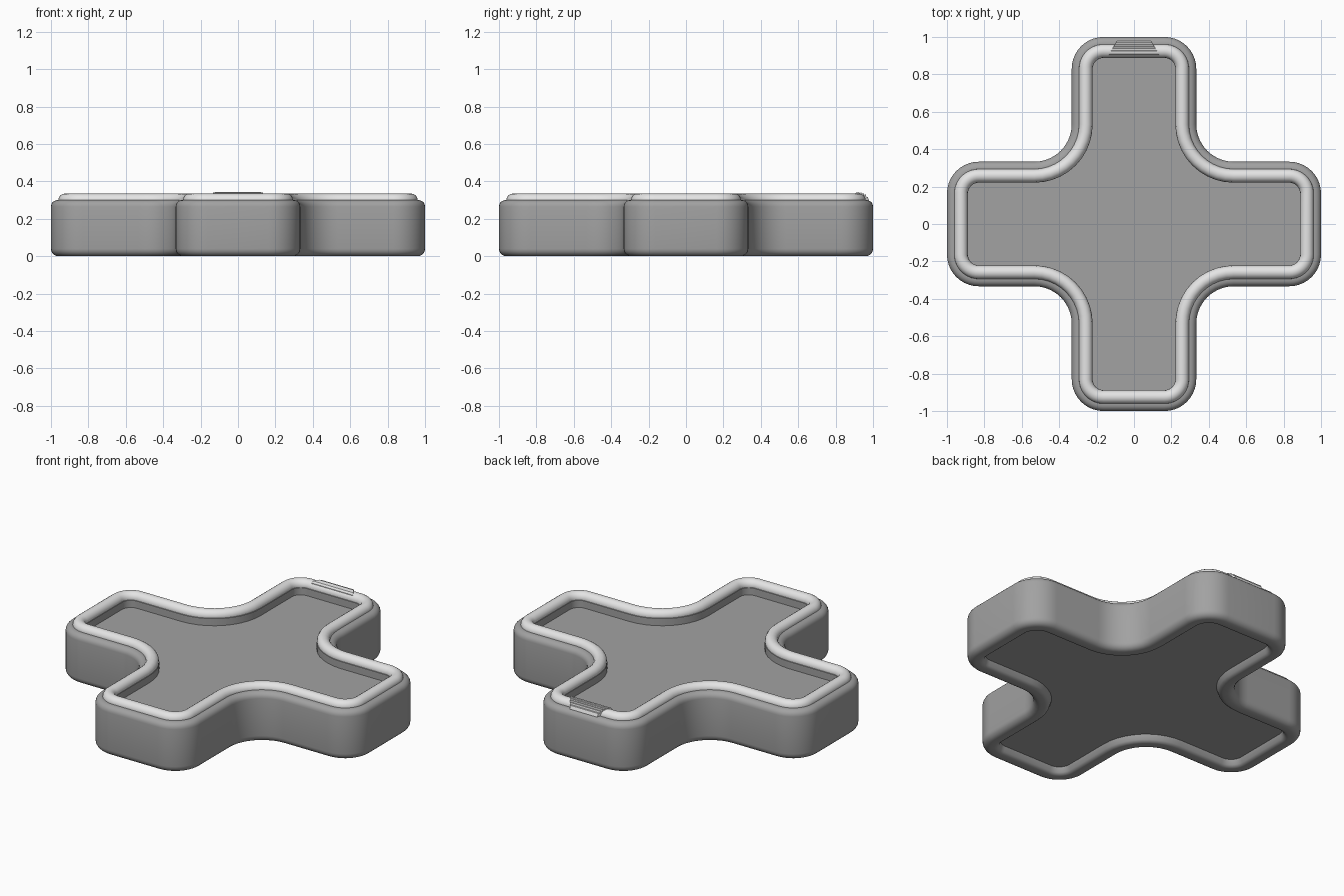
import bpy, bmesh, math

if "Cube" in bpy.data.objects:
    bpy.data.objects.remove(bpy.data.objects["Cube"])

def material(name, v):
    m = bpy.data.materials.new(name)
    m.diffuse_color = (v, v, v, 1)
    m.use_nodes = True
    m.node_tree.nodes["Principled BSDF"].inputs["Base Color"].default_value = m.diffuse_color
    return m

GREY = material("mid grey", 0.36)
LIGHT = material("light grey", 0.78)

ARM, HALF, R_OUT, R_IN, SEG = 1.0, 0.333, 0.17, 0.2, 10

def outline(off):
    """Rounded plus shape, moved inwards by off."""
    pts = []
    def arc(cx, cy, r, a0, a1):
        return [(cx + r * math.cos(math.radians(a0 + (a1 - a0) * i / SEG)),
                 cy + r * math.sin(math.radians(a0 + (a1 - a0) * i / SEG)))
                for i in range(SEG + 1)]
    ro, ri = R_OUT - off, R_IN + off
    quarter = (arc(ARM - R_OUT, -HALF + R_OUT, ro, -90, 0)
               + arc(ARM - R_OUT, HALF - R_OUT, ro, 0, 90)
               + arc(HALF + R_IN, HALF + R_IN, ri, 270, 180))
    for k in range(4):
        c, s = round(math.cos(k * math.pi / 2)), round(math.sin(k * math.pi / 2))
        pts += [(x * c - y * s, x * s + y * c) for x, y in quarter]
    return pts

def finish(name, bm, mat, angle):
    bmesh.ops.recalc_face_normals(bm, faces=bm.faces[:])
    me = bpy.data.meshes.new(name)
    bm.to_mesh(me)
    bm.free()
    me.materials.append(mat)
    ob = bpy.data.objects.new(name, me)
    bpy.context.collection.objects.link(ob)
    bpy.ops.object.select_all(action='DESELECT')
    ob.select_set(True)
    bpy.context.view_layer.objects.active = ob
    bpy.ops.object.shade_smooth_by_angle(angle=math.radians(angle))
    return ob

def loft(name, profile, mat, closed=False):
    """Run an (inset, height) profile around the plus outline."""
    bm = bmesh.new()
    loops = [[bm.verts.new((x, y, z)) for x, y in outline(o)] for o, z in profile]
    n = len(loops[0])
    pairs = list(zip(loops, loops[1:]))
    if closed:
        pairs.append((loops[-1], loops[0]))
    else:
        bm.faces.new(loops[0])
        bm.faces.new(loops[-1])
    for a, b in pairs:
        for i in range(n):
            j = (i + 1) % n
            bm.faces.new((a[i], a[j], b[j], b[i]))
    return finish(name, bm, mat, 35)

def quarter_round(r, z, a0, a1):
    return [(r - r * math.cos(math.radians(a0 + (a1 - a0) * i / 5)),
             z + r * math.sin(math.radians(a0 + (a1 - a0) * i / 5))) for i in range(6)]

# Cross body: recessed underside, rounded outer wall, recessed top floor
body = ([(0.10, 0.04), (0.09, 0.012), (0.078, 0.002), (0.065, 0.0)]
        + quarter_round(0.04, 0.04, -90, 0)
        + quarter_round(0.035, 0.265, 0, 90)
        + [(0.105, 0.30), (0.112, 0.293), (0.112, 0.25)])
loft("cross_body", body, GREY)

# Raised round rim
rim = [(0.075 + 0.036 * math.cos(2 * math.pi * i / 16),
        0.299 + 0.036 * math.sin(2 * math.pi * i / 16)) for i in range(16)]
loft("rim", rim, LIGHT, closed=True)

# Ribbed tab draped over the back of the rim
steps = [(0.900, 0.285), (0.900, 0.328), (0.908, 0.339), (0.925, 0.342),
         (0.927, 0.338), (0.938, 0.340), (0.940, 0.334), (0.950, 0.336),
         (0.952, 0.328), (0.961, 0.329), (0.963, 0.318), (0.971, 0.317),
         (0.978, 0.300), (0.978, 0.285)]
bm = bmesh.new()
sides = []
for sx in (-1, 1):
    sides.append([bm.verts.new((sx * (0.138 - 0.6 * (y - 0.90)), y, z)) for y, z in steps])
for i in range(len(steps)):
    j = (i + 1) % len(steps)
    bm.faces.new((sides[0][i], sides[0][j], sides[1][j], sides[1][i]))
for s in sides:
    bm.faces.new(s)
finish("ribbed_tab", bm, LIGHT, 15)
